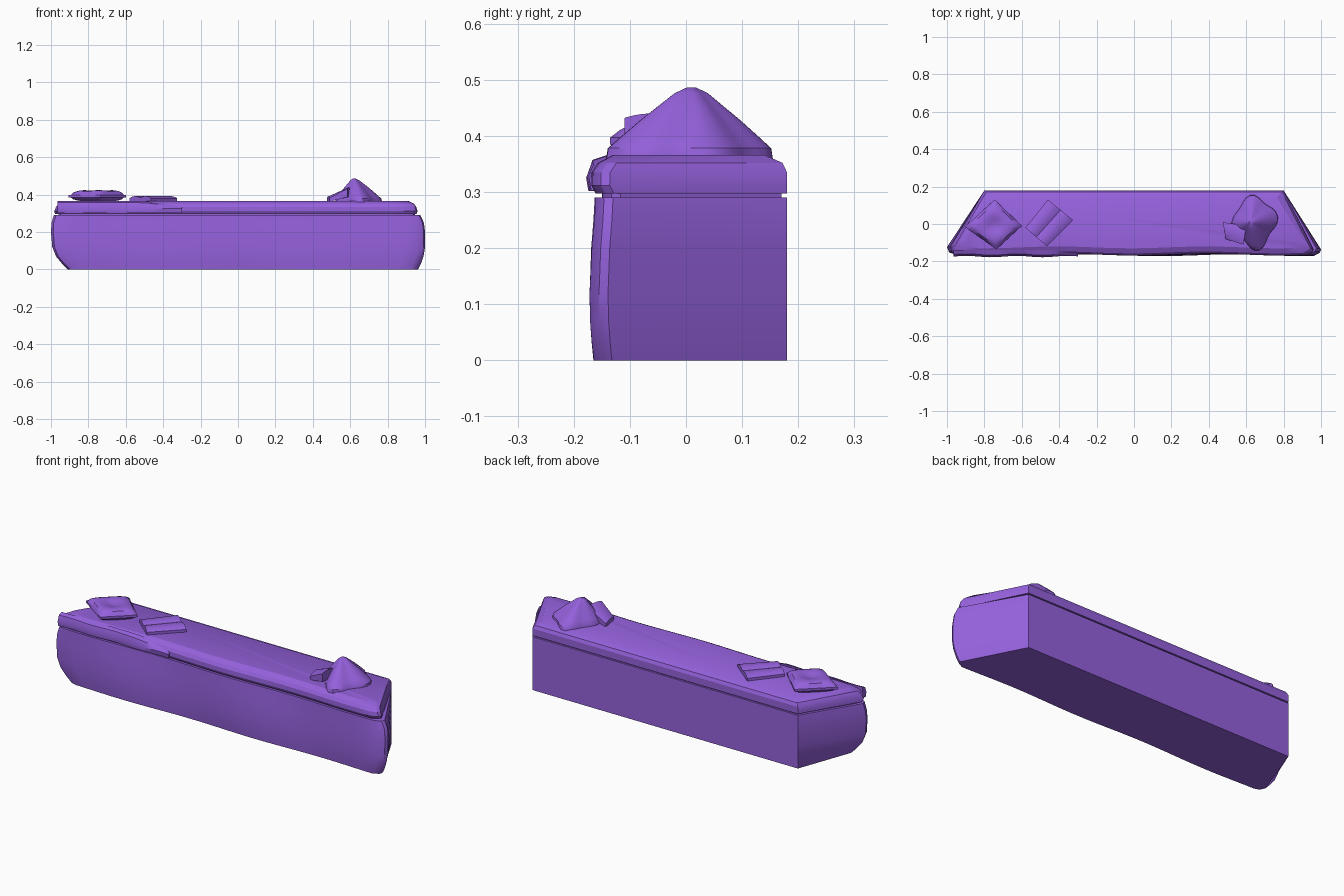
import bpy, bmesh, math
from math import sin, cos, pi

if "Cube" in bpy.data.objects:
    bpy.data.objects.remove(bpy.data.objects["Cube"])

mat = bpy.data.materials.new("purple")
mat.diffuse_color = (0.30, 0.12, 0.72, 1)
mat.use_nodes = True
mat.node_tree.nodes["Principled BSDF"].inputs["Base Color"].default_value = mat.diffuse_color


def finish(name, bm, angle=35):
    bmesh.ops.recalc_face_normals(bm, faces=bm.faces)
    me = bpy.data.meshes.new(name)
    bm.to_mesh(me)
    bm.free()
    ob = bpy.data.objects.new(name, me)
    bpy.context.collection.objects.link(ob)
    me.materials.append(mat)
    bpy.ops.object.select_all(action='DESELECT')
    ob.select_set(True)
    bpy.context.view_layer.objects.active = ob
    bpy.ops.object.shade_smooth_by_angle(angle=math.radians(angle))
    return ob


def loft(name, rings, angle=35):
    """Skin closed rings with equal point counts and cap both ends."""
    bm = bmesh.new()
    vs = [[bm.verts.new(p) for p in r] for r in rings]
    n = len(vs[0])
    for a, b in zip(vs, vs[1:]):
        for i in range(n):
            j = (i + 1) % n
            bm.faces.new((a[i], a[j], b[j], b[i]))
    bm.faces.new(vs[0][::-1])
    bm.faces.new(vs[-1])
    return finish(name, bm, angle)


def outline(z, left, right, front, back_y=0.18, back_x=0.80, wave=0.005, n=24):
    """Trapezoid footprint with a wavy front and blunt front corners."""
    pts = [(back_x, back_y, z), (-back_x, back_y, z),
           (left, front + 0.04, z), (left + 0.012, front + 0.012, z)]
    for i in range(n + 1):
        t = i / n
        x = left + 0.04 + (right - left - 0.08) * t
        pts.append((x, front + wave * sin(x * 8 + 3 + z * 5), z))
    return pts + [(right - 0.008, front + 0.012, z), (right, front + 0.028, z)]


# bench base with bulging ends
loft("bench_base", [outline(*r) for r in [
    (0.00, -0.91, 0.962, -0.160), (0.03, -0.94, 0.978, -0.163),
    (0.07, -0.973, 0.992, -0.166), (0.12, -0.993, 1.0, -0.167),
    (0.20, -1.0, 1.0, -0.164), (0.25, -0.997, 0.994, -0.160),
    (0.29, -0.985, 0.975, -0.158)]])

# recessed seam and seat cushion
loft("cushion_seam", [outline(z, -0.96, 0.945, -0.145, 0.17, 0.79)
                      for z in (0.285, 0.302)])
loft("seat_cushion", [outline(*r) for r in [
    (0.297, -0.978, 0.955, -0.156), (0.312, -0.983, 0.96, -0.164),
    (0.335, -0.972, 0.953, -0.163, 0.18, 0.80),
    (0.352, -0.955, 0.94, -0.152, 0.172, 0.79),
    (0.366, -0.92, 0.91, -0.125, 0.14, 0.765)]], 25)

# draped fold along the left front edge
fold = []
for i in range(15):
    x = -0.965 + 0.665 * i / 14
    e = 0.004 * sin(i * 1.1)
    drop = 0.025 * max(0, (x + 0.5) / 0.2)
    fold.append([(x, -0.14, 0.305), (x, -0.17 + e, 0.302),
                 (x, -0.174 + e, 0.325), (x, -0.163 + e, 0.357 - drop),
                 (x, -0.14, 0.366 - drop)])
loft("draped_fold", fold)


def slab(name, corners, top, bottom, n=14):
    """Bilinear quad sheet with height functions of u, v in -1..1."""
    bm = bmesh.new()
    grids = []
    for h in (top, bottom):
        g = []
        for i in range(n + 1):
            row = []
            for j in range(n + 1):
                u, v = i / n, j / n
                w = [(1-u)*(1-v), u*(1-v), u*v, (1-u)*v]
                row.append(bm.verts.new((
                    sum(k * c[0] for k, c in zip(w, corners)),
                    sum(k * c[1] for k, c in zip(w, corners)),
                    h(2*u - 1, 2*v - 1))))
            g.append(row)
        for i in range(n):
            for j in range(n):
                bm.faces.new((g[i][j], g[i+1][j], g[i+1][j+1], g[i][j+1]))
        grids.append([g[i][0] for i in range(n)] + [g[n][j] for j in range(n)] +
                     [g[i][n] for i in range(n, 0, -1)] + [g[0][j] for j in range(n, 0, -1)])
    a, b = grids
    for i in range(len(a)):
        j = (i + 1) % len(a)
        bm.faces.new((a[i], a[j], b[j], b[i]))
    return finish(name, bm)


# throw pillow with puffed rim and dented middle
def pillow_top(u, v):
    puff = max(0, (1 - u**4) * (1 - v**4)) ** 0.5
    return 0.397 + 0.03 * puff - 0.016 * math.exp(-5 * (u*u + v*v))


def pillow_bottom(u, v):
    return 0.385 - 0.022 * max(0, (1 - u**4) * (1 - v**4)) ** 0.5


slab("pillow", [(-0.735, -0.135), (-0.60, -0.01), (-0.745, 0.13), (-0.905, -0.015)],
     pillow_top, pillow_bottom)

# open book, spine across the middle
slab("open_book", [(-0.465, -0.12), (-0.325, 0.02), (-0.46, 0.13), (-0.58, -0.02)],
     lambda u, v: 0.376 + 0.016 * sin(pi * min(1, abs(v) * 0.85 + 0.1)) ** 0.7,
     lambda u, v: 0.362)

# crumpled peaked cloth
heap = []
for t, z in [(1, 0.36), (0.98, 0.378), (0.83, 0.398), (0.6, 0.428),
             (0.4, 0.452), (0.2, 0.476), (0.06, 0.486)]:
    ring = []
    for i in range(32):
        a = 2 * pi * i / 32
        r = 0.125 * (1 + 0.12 * cos(4 * (a - 0.15)) + 0.03 * sin(3 * a)) * t
        ring.append((0.62 + 0.025 * t + r * cos(a) * 0.9,
                     0.01 + r * sin(a) * 1.08, z))
    heap.append(ring)
loft("peaked_cloth", heap)

# small folded piece leaning on the cloth
slab("folded_piece", [(0.49, -0.08), (0.585, -0.11), (0.60, -0.01), (0.475, 0.01)],
     lambda u, v: 0.407 + 0.025 * u + 0.008 * (1 - v*v),
     lambda u, v: 0.375 + 0.012 * u)
